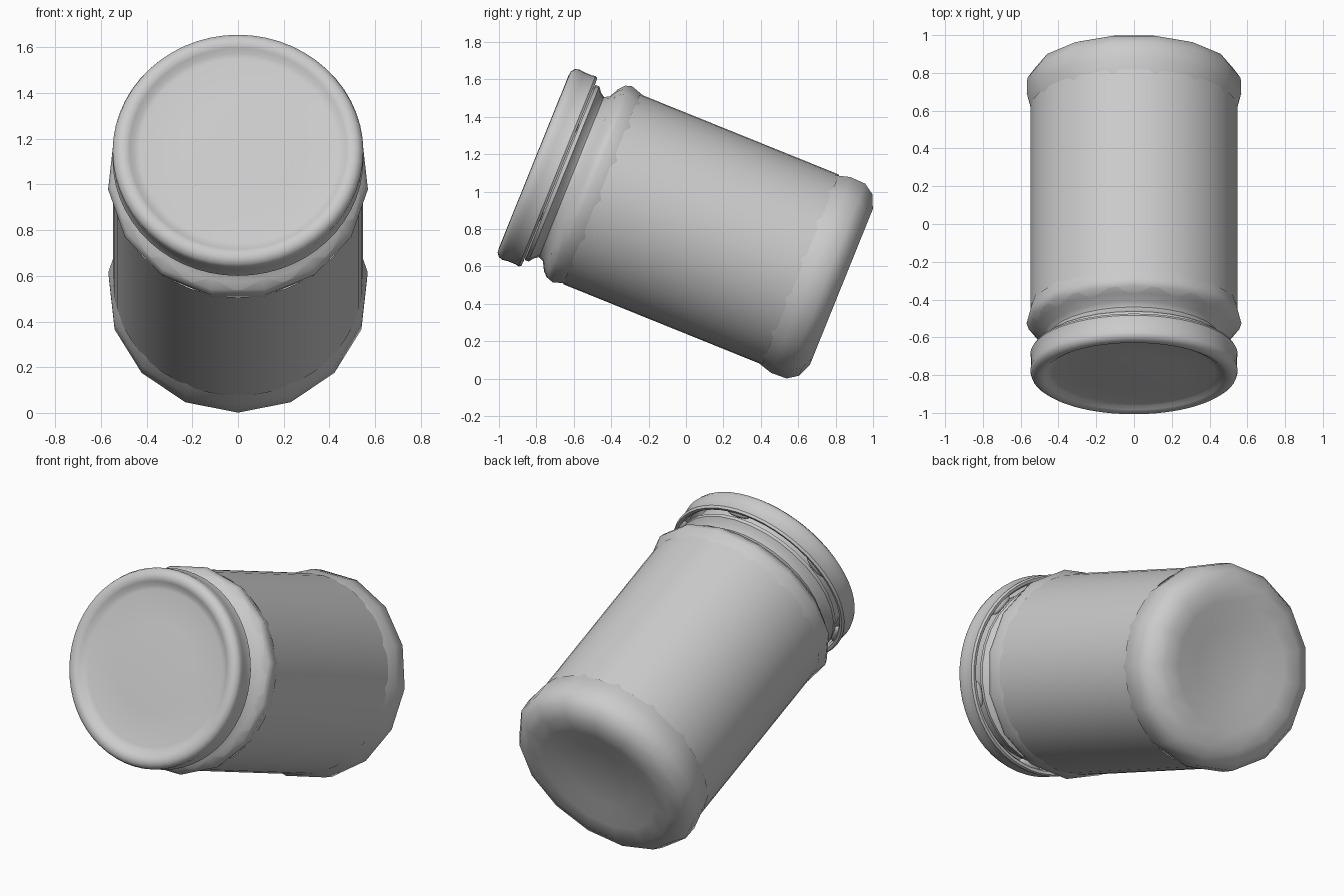
import bpy, bmesh, math
from mathutils import Matrix, Vector

if "Cube" in bpy.data.objects:
    bpy.data.objects.remove(bpy.data.objects["Cube"])

# Jar axis: lid end leans towards the front, tilted 68 degrees off vertical
TILT = Matrix.Translation((0, 0.289, 0.714)) @ Matrix.Rotation(math.radians(68), 4, 'X')


def finish(name, bm, angle=40):
    bmesh.ops.remove_doubles(bm, verts=bm.verts, dist=1e-5)
    bm.transform(TILT)
    mesh = bpy.data.meshes.new(name)
    bm.to_mesh(mesh)
    bm.free()
    ob = bpy.data.objects.new(name, mesh)
    bpy.context.collection.objects.link(ob)
    bpy.ops.object.select_all(action='DESELECT')
    ob.select_set(True)
    bpy.context.view_layer.objects.active = ob
    bpy.ops.object.shade_smooth_by_angle(angle=math.radians(angle))
    return ob


def lathe(name, profile, sides, start=90, angle=40):
    """Revolve (radius, height) points, listed bottom to top on the outside."""
    bm = bmesh.new()
    rings = []
    for r, h in profile:
        ring = []
        for i in range(sides):
            a = math.radians(start) + math.tau * i / sides
            ring.append(bm.verts.new((r * math.cos(a), r * math.sin(a), h)))
        rings.append(ring)
    for lo, hi in zip(rings, rings[1:]):
        for i in range(sides):
            j = (i + 1) % sides
            bm.faces.new((lo[i], lo[j], hi[j], hi[i]))
    return finish(name, bm, angle)


# Rounded low-poly glass base with a shallow dimple underneath
lathe("glass_base", [
    (0, -0.545), (0.22, -0.555), (0.36, -0.58), (0.455, -0.586), (0.53, -0.553),
    (0.568, -0.497), (0.571, -0.41), (0.548, -0.33)], 15, start=-90)

# Straight wall wrapped by the label
lathe("label_wall", [(0.548, -0.35), (0.548, 0.80)], 48)

# Bulging shoulder, pinched neck and thread ridge
lathe("glass_shoulder", [
    (0.548, 0.78), (0.572, 0.855), (0.56, 0.89), (0.525, 0.92)], 15)
lathe("glass_neck", [
    (0.55, 0.89), (0.525, 0.918), (0.475, 0.945), (0.462, 0.972), (0.478, 0.995),
    (0.505, 1.015), (0.505, 1.035), (0.475, 1.05), (0.47, 1.15)], 32)

# Metal lid: inner skirt, curled edge, outer skirt, raised bead, sunken panel
lathe("lid", [
    (0.51, 1.15), (0.515, 1.06), (0.525, 1.045), (0.541, 1.042), (0.549, 1.055),
    (0.545, 1.075), (0.545, 1.12), (0.549, 1.15), (0.542, 1.172), (0.522, 1.187),
    (0.495, 1.19), (0.475, 1.18), (0.455, 1.165), (0.43, 1.16), (0.25, 1.165),
    (0, 1.17)], 56)

# Small lugs pressed inward along the lid's lower edge
bm = bmesh.new()
for i in range(6):
    place = (Matrix.Rotation(math.tau * (i + 0.5) / 6, 4, 'Z')
             @ Matrix.Translation((0.51, 0, 1.06))
             @ Matrix.Diagonal(Vector((0.025, 0.075, 0.02, 1))))
    bmesh.ops.create_uvsphere(bm, u_segments=12, v_segments=8, radius=1, matrix=place)
finish("lid_lugs", bm, 60)
